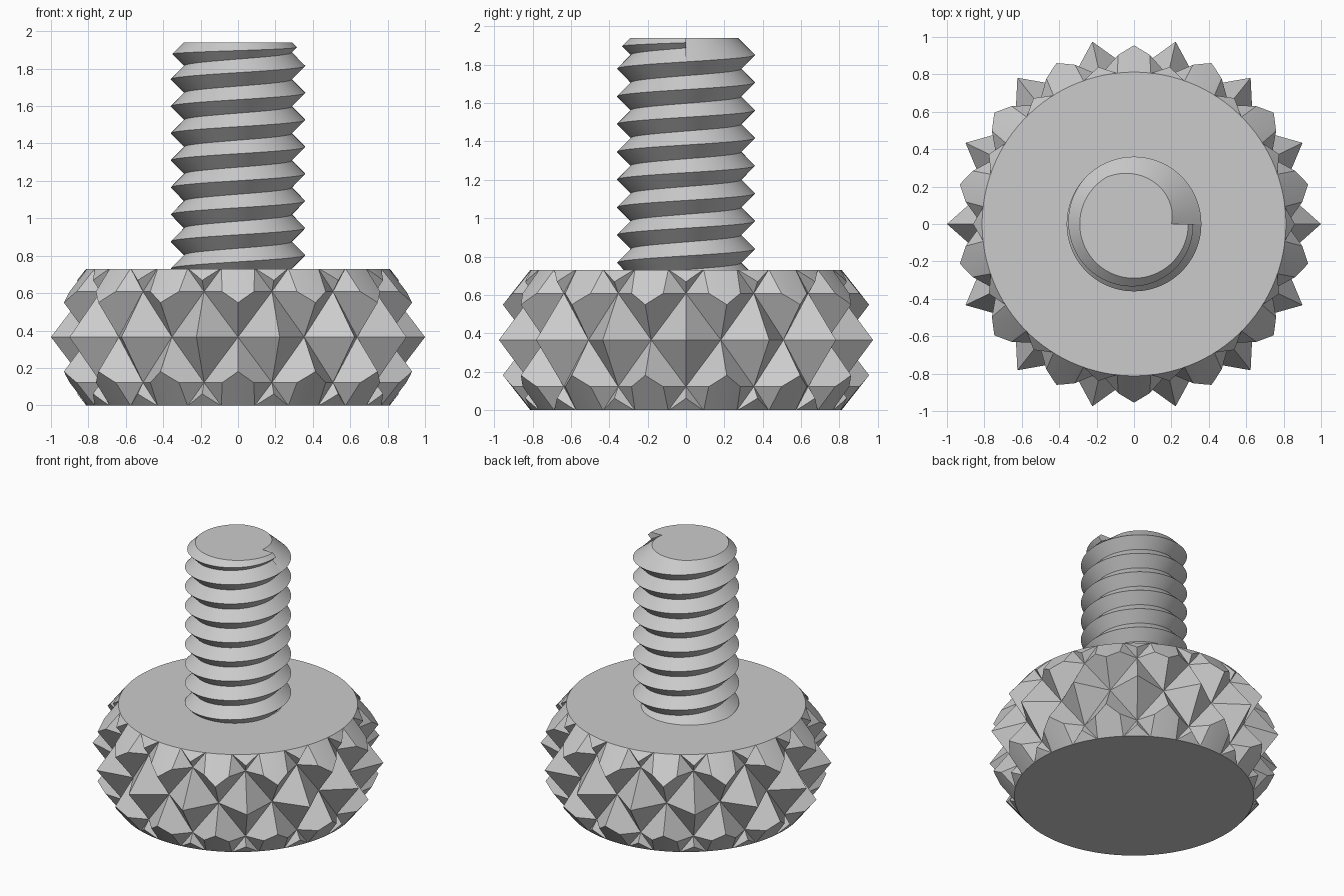
import bpy, bmesh
from math import cos, sin, tau, radians

cube = bpy.data.objects.get("Cube")
if cube:
    bpy.data.objects.remove(cube)

grey = bpy.data.materials.new("light grey")
grey.use_nodes = True
grey.diffuse_color = (0.6, 0.6, 0.6, 1)
grey.node_tree.nodes["Principled BSDF"].inputs["Base Color"].default_value = (0.6, 0.6, 0.6, 1)


def polar(r, a, z):
    return (r * cos(a), r * sin(a), z)


def finish(bm, name):
    """Turn a bmesh into a linked object."""
    bmesh.ops.remove_doubles(bm, verts=bm.verts, dist=1e-5)
    bmesh.ops.recalc_face_normals(bm, faces=bm.faces)
    mesh = bpy.data.meshes.new(name)
    bm.to_mesh(mesh)
    bm.free()
    mesh.materials.append(grey)
    ob = bpy.data.objects.new(name, mesh)
    bpy.context.collection.objects.link(ob)
    return ob


def smooth(ob, angle):
    bpy.ops.object.select_all(action='DESELECT')
    ob.select_set(True)
    bpy.context.view_layer.objects.active = ob
    bpy.ops.object.shade_smooth_by_angle(angle=radians(angle))


# Knurled blank: rows of pyramids whose peaks and valleys alternate
KNOB_H, PEAK, VALLEY, COLS = 0.73, 1.0, 0.815, 28
MID = KNOB_H / 2
bm = bmesh.new()
rows = range(-2, 3)
grid = [[bm.verts.new(polar(VALLEY if (c + k) % 2 else PEAK, tau * c / COLS,
                            MID + k * KNOB_H / 3)) for c in range(COLS)] for k in rows]
for i, k in enumerate(rows[:-1]):
    for c in range(COLS):
        d = (c + 1) % COLS
        p, q, r, s = grid[i][c], grid[i][d], grid[i + 1][d], grid[i + 1][c]
        # split each cell along its valley
        tris = ((p, q, r), (p, r, s)) if (c + k) % 2 else ((p, q, s), (q, r, s))
        for t in tris:
            bm.faces.new(t)
bm.faces.new(grid[0][::-1])
bm.faces.new(grid[-1])
knob = finish(bm, "knurled_knob")

# Double cone that trims the knurl to its bevelled ends
bm = bmesh.new()
SEG = 112
rings = [[bm.verts.new(polar(r, tau * (c + 0.5) / SEG, z)) for c in range(SEG)]
         for r, z in ((0.812, 0), (1.10, MID), (0.812, KNOB_H))]
for lo, hi in zip(rings, rings[1:]):
    for c in range(SEG):
        d = (c + 1) % SEG
        bm.faces.new((lo[c], lo[d], hi[d], hi[c]))
bm.faces.new(rings[0][::-1])
bm.faces.new(rings[-1])
cutter = finish(bm, "bevel_cutter")
cutter.hide_render = True

mod = knob.modifiers.new("bevel", 'BOOLEAN')
mod.operation, mod.solver, mod.object = 'INTERSECT', 'EXACT', cutter
bpy.ops.object.select_all(action='DESELECT')
knob.select_set(True)
bpy.context.view_layer.objects.active = knob
bpy.ops.object.modifier_apply(modifier=mod.name)
bpy.data.objects.remove(cutter)
smooth(knob, 15)

# Threaded shank: one helical profile per angle, ending in a bevelled tip
TOP, CREST, ROOT, TIP = 1.94, 0.36, 0.288, 0.29
PITCH, START, TURNS, STEPS = 0.1445, 1.815, 8, 96
BEVEL = TOP + TIP  # bevel cone is r + z = BEVEL


def thread_profile(turn):
    """Radius and height pairs going up the thread at a fraction of a turn."""
    last = START + PITCH * turn
    pts = []
    for k in range(-TURNS, 1):
        z = last + k * PITCH
        pts += [(ROOT, z - PITCH / 2), (CREST, z)]
    if CREST + last > BEVEL:
        z = (BEVEL - CREST + last) / 2
        pts[-1] = (BEVEL - z, z)
    return pts + [(0.2 + (TIP - 0.2) * min(1, turn * 3), TOP)]


bm = bmesh.new()
cols = [[bm.verts.new(polar(r, tau * s / STEPS, z)) for r, z in thread_profile(s / STEPS)]
        for s in range(STEPS + 1)]
for a, b in zip(cols, cols[1:]):
    for i in range(len(a) - 1):
        bm.faces.new((a[i], b[i], b[i + 1], a[i + 1]))
# flat top and the small step where the thread stops
bm.faces.new([c[-1] for c in cols])
end = cols[-1]
bm.faces.new((end[-3], end[-2], end[-1], cols[0][-1]))
shank = finish(bm, "threaded_shank")
smooth(shank, 30)
